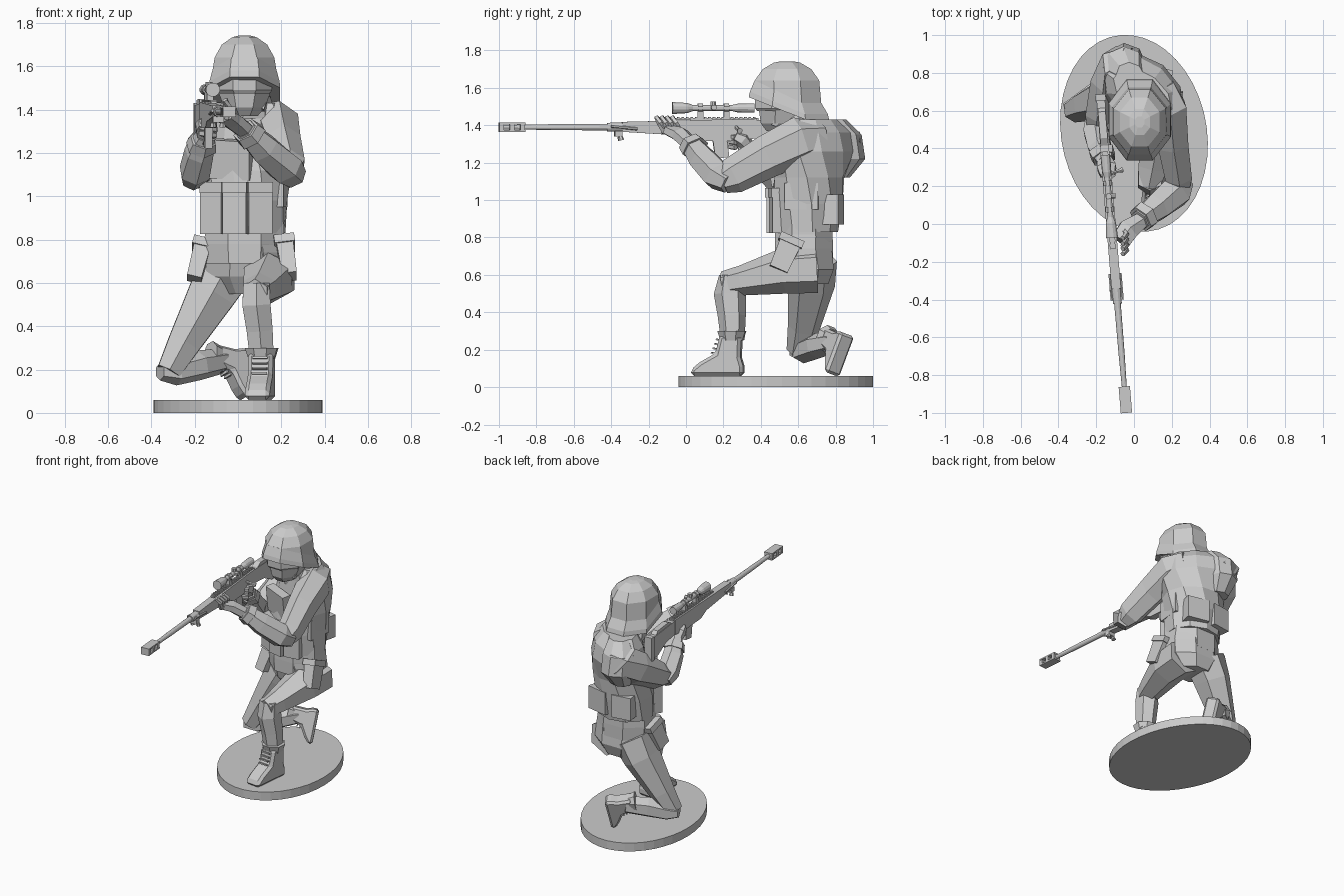
import bpy, bmesh
from math import sin, cos, pi, radians, atan
from mathutils import Matrix, Vector

I = Matrix.Identity(4)

def make(name, verts, faces, M=I):
    me = bpy.data.meshes.new(name)
    bm = bmesh.new()
    vs = [bm.verts.new(M @ Vector(v)) for v in verts]
    for f in faces:
        bm.faces.new([vs[i] for i in f])
    bmesh.ops.recalc_face_normals(bm, faces=bm.faces)
    bm.to_mesh(me)
    bm.free()
    ob = bpy.data.objects.new(name, me)
    bpy.context.collection.objects.link(ob)
    return ob

def skin(name, rings, M=I):
    n, k = len(rings[0]), len(rings)
    faces = [(r*n+i, r*n+(i+1) % n, (r+1)*n+(i+1) % n, (r+1)*n+i)
             for r in range(k-1) for i in range(n)]
    faces += [tuple(range(n)), tuple(range((k-1)*n, k*n))]
    return make(name, [v for r in rings for v in r], faces, M)

def ring(c, u, v, n):
    """Polygon with flat sides touching c +- u and c +- v."""
    k = 1 / cos(pi/n)
    return [Vector(c) + k*(u*cos(2*pi*(i+.5)/n) + v*sin(2*pi*(i+.5)/n)) for i in range(n)]

def stack(name, rows, n=8, M=I):
    """Horizontal rings: x, y, z, rx, ry, turn in degrees."""
    out = []
    for x, y, z, rx, ry, *t in rows:
        a = radians(t[0]) if t else 0
        out.append(ring((x, y, z), Vector((cos(a), sin(a), 0))*rx, Vector((-sin(a), cos(a), 0))*ry, n))
    return skin(name, out, M)

def limb(name, pts, n=6, up=(0, 0, 1), M=I):
    """Rings along a path: (x, y, z), side radius, up radius."""
    P = [Vector(p[0]) for p in pts]
    out = []
    for i, (_, a, b) in enumerate(pts):
        t = Vector()
        if i: t += (P[i]-P[i-1]).normalized()
        if i < len(P)-1: t += (P[i+1]-P[i]).normalized()
        t.normalize()
        s = t.cross(Vector(up)).normalized()
        out.append(ring(P[i], s*a, s.cross(t)*b, n))
    return skin(name, out, M)

def turn(rot):
    R = I.copy()
    for ang, ax in zip(rot, 'XYZ'):
        R = R @ Matrix.Rotation(radians(ang), 4, ax)
    return R

def box(name, c, size, rot=(0, 0, 0), M=I, taper=1):
    sx, sy, sz = (s/2 for s in size)
    rings = [[Vector((x*k*sx, y*k*sy, z*sz)) for x, y in ((-1, -1), (1, -1), (1, 1), (-1, 1))]
             for z, k in ((-1, taper), (1, 1))]
    return skin(name, rings, M @ Matrix.Translation(c) @ turn(rot))

def extrude_x(name, prof, w, M=I):
    return skin(name, [[(s*w/2, y, z) for y, z in prof] for s in (-1, 1)], M)

# Display base
stack("base", [(0, .48, 0, .384, .524, 11), (0, .48, .06, .384, .524, 11)], 40)

# Hips and jacket hem
stack("hips", [(.04, .66, .55, .12, .1), (.04, .65, .63, .19, .14), (.04, .63, .74, .185, .15),
               (.03, .63, .84, .18, .15)])
stack("jacket_hem", [(.03, .63, .69, .175, .155), (.03, .63, .78, .185, .155), (.03, .63, .9, .18, .15)])

# Torso with vest, shoulders twisted towards the rifle
stack("vest", [(.03, .64, .83, .185, .165, -5), (.03, .645, .98, .19, .185, -10), (.04, .66, 1.12, .2, .18, -20),
               (.045, .7, 1.26, .23, .17, -38), (.045, .7, 1.36, .225, .15, -40), (.045, .69, 1.43, .17, .1, -38)], 10)
stack("collar", [(.04, .63, 1.36, .13, .13, -30), (.04, .6, 1.46, .1, .11, -20)])
for i, (x, y, t) in enumerate([(-.11, .52, -28), (-.01, .475, -12), (.1, .49, 8)]):
    box(f"chest_pouch_{i}", (x, y, .94), (.11, .07, .23), (0, 0, t))
    box(f"pouch_flap_{i}", (x, y-.005, 1.04), (.115, .075, .05), (0, 0, t))
box("front_panel", (-.03, .51, 1.17), (.2, .06, .18), (8, 0, -22))
box("side_pouch", (.185, .62, 1.02), (.07, .18, .14), (0, 0, -6))
box("back_pouch_right", (.12, .785, .95), (.16, .09, .16), (0, 0, -12))
box("back_pouch_left", (-.06, .79, .95), (.14, .09, .16), (0, 0, 8))

# Thigh pouches
for side, c, rot in (("left", (.225, .53, .71), (-24, -8, 0)), ("right", (-.18, .6, .7), (-18, 14, 0))):
    R = Matrix.Translation(c) @ turn(rot)
    box(f"{side}_thigh_pouch", (0, 0, 0), (.08, .12, .18), M=R, taper=.85)
    box(f"{side}_thigh_pouch_flap", (0, 0, .08), (.095, .135, .04), M=R)

# Legs
limb("left_thigh", [((.14, .7, .63), .12, .11), ((.14, .52, .62), .11, .105), ((.1, .3, .57), .075, .07),
                    ((.08, .2, .55), .055, .06)])
limb("left_shin", [((.085, .235, .6), .06, .05), ((.085, .235, .5), .065, .075), ((.1, .245, .38), .06, .065),
                   ((.11, .25, .25), .055, .055)], up=(0, 1, 0))
limb("right_thigh", [((-.05, .68, .68), .13, .11), ((-.12, .67, .55), .11, .11), ((-.25, .63, .32), .075, .075),
                     ((-.32, .6, .19), .055, .055)], up=(0, 1, 0))
limb("right_shin", [((-.36, .595, .19), .045, .035), ((-.29, .625, .19), .06, .055), ((-.18, .7, .22), .065, .06),
                    ((-.07, .79, .24), .05, .05)])

# Boots: local toe towards -y, sole at z = 0
boot_prof = [(-.22, 0), (-.22, .035), (-.17, .075), (-.09, .12), (-.065, .22), (.05, .22), (.045, .1), (.06, .05), (.06, 0)]
rear = Matrix(((.514, 0, -.86, .04), (-.808, .35, -.48, .85), (.3, .94, .18, .235), (0, 0, 0, 1))) @ Matrix.Scale(.82, 4)
for side, M in (("left", Matrix.Translation((.11, .25, .06)) @ turn((0, 0, -6))), ("right", rear)):
    ob = extrude_x(f"{side}_boot", boot_prof, .115, M)
    mod = ob.modifiers.new("chamfer", 'BEVEL')
    mod.width, mod.segments, mod.limit_method = .022, 1, 'ANGLE'
    stack(f"{side}_boot_cuff", [(0, -.005, .19, .06, .06), (0, -.005, .24, .075, .075)], 8, M)
    for i in range(4):
        box(f"{side}_lace_{i}", (0, -.1+.009*i, .12+.024*i), (.07, .03, .008), (-15, 0, 0), M)

# Arms
limb("left_upper_arm", [((.13, .72, 1.34), .085, .08), ((.18, .61, 1.32), .095, .11), ((.205, .43, 1.23), .08, .1),
                        ((.235, .25, 1.13), .07, .085), ((.24, .19, 1.1), .05, .06)])
limb("left_forearm", [((.26, .23, 1.09), .055, .05), ((.22, .17, 1.13), .08, .07), ((.12, .09, 1.22), .07, .065),
                      ((.03, .02, 1.31), .05, .045)])
limb("left_cuff", [((.065, .05, 1.275), .07, .065), ((.035, .025, 1.305), .065, .055)])
limb("left_hand", [((.04, .02, 1.3), .04, .035), ((-.03, -.03, 1.35), .055, .035), ((-.07, -.09, 1.375), .05, .03)])
for i in range(4):
    limb(f"left_finger_{i}", [((-.055, -.03-.028*i, 1.36), .014, .014), ((-.04, -.055-.028*i, 1.41), .013, .013),
                              ((-.06, -.075-.028*i, 1.445), .011, .011)], 5)
limb("right_upper_arm", [((-.03, .84, 1.34), .09, .06), ((-.08, .84, 1.29), .095, .11), ((-.14, .75, 1.22), .085, .1),
                         ((-.19, .58, 1.12), .065, .08), ((-.2, .5, 1.09), .045, .05)])
stack("right_shoulder", [(-.05, .81, 1.12, .07, .06, -20), (-.05, .84, 1.22, .105, .11, -20),
                         (-.05, .83, 1.35, .105, .1, -20), (-.02, .79, 1.43, .07, .06, -20)])
limb("right_forearm", [((-.21, .55, 1.07), .045, .045), ((-.2, .49, 1.11), .065, .065), ((-.18, .4, 1.2), .06, .06),
                       ((-.15, .33, 1.28), .042, .042)])
limb("right_cuff", [((-.17, .38, 1.225), .065, .06), ((-.16, .345, 1.26), .055, .052)])
limb("right_hand", [((-.155, .34, 1.27), .035, .035), ((-.145, .3, 1.32), .05, .04), ((-.14, .26, 1.34), .04, .03)])
for i in range(3):
    limb(f"right_finger_{i}", [((-.17, .27, 1.345-.027*i), .013, .013), ((-.14, .235, 1.34-.027*i), .013, .013),
                               ((-.105, .265, 1.335-.027*i), .012, .012)], 5)

# Head, goggles, chin strap
stack("head", [(.03, .52, 1.37, .06, .09), (.03, .53, 1.41, .095, .13), (.03, .54, 1.48, .12, .15),
               (.03, .54, 1.6, .125, .155)])
stack("neck", [(.04, .62, 1.3, .09, .09), (.035, .59, 1.45, .085, .09)])
stack("goggles", [(.03, .52, 1.475, .115, .14), (.03, .52, 1.49, .128, .15), (.03, .52, 1.54, .128, .15)])
for s in (-1, 1):
    box("chin_strap", (.03+s*.1, .5, 1.46), (.015, .03, .14), (-25, s*14, 0))

# Helmet: flared rim low at the sides and back, raised over the face
rows = []
for dz, y, rx, ry in ((0, .55, .165, .215), (.03, .55, .162, .208), (.09, .545, .146, .178)):
    r = ring((.03, y, 0), Vector((rx, 0, 0)), Vector((0, ry, 0)), 8)
    for v in r:
        v.z = (1.55 if v.y < .4 else 1.5 if v.y < .5 else 1.43) + dz
    rows.append(r)
for z, rx, ry in ((1.64, .138, .172), (1.7, .105, .13), (1.735, .055, .07), (1.742, .025, .03)):
    rows.append(ring((.03, .54, z), Vector((rx, 0, 0)), Vector((0, ry, 0)), 8))
skin("helmet", rows)

# Rifle: local y runs from the muzzle back, local z = 0 is the bore
G = Matrix.Translation((-.04, -1, 1.39)) @ Matrix.Rotation(atan(.082), 4, 'Z')

def turned(name, pts, x=0, z=0, n=12):
    limb(name, [((x, y, z), r, r) for y, r in pts], n, M=G)

for s in (-1, 1):
    box("brake_plate", (0, .07, s*.02), (.06, .14, .01), M=G)
for y in (.012, .068, .125):
    box("brake_baffle", (0, y, 0), (.058, .024, .035), M=G)
turned("barrel", [(.02, .012), (.14, .013), (.3, .016), (.68, .018)])
turned("barrel_sleeve", [(.58, .023), (.72, .026)])
extrude_x("receiver", [(.66, .028), (1.38, .045), (1.38, -.06), (1.25, -.075), (1.05, -.075), (.98, -.045), (.66, -.025)], .05, G)
box("top_rail", (0, 1.13, .043), (.028, .52, .01), M=G)
for i in range(21):
    box(f"rail_tooth_{i}", (0, .89+i*.024, .05), (.032, .012, .01), M=G)
box("bipod_mount", (0, .64, -.035), (.05, .04, .03), M=G)
for s in (-1, 1):
    limb("bipod_leg", [((s*.022, .65, -.05), .01, .01), ((s*.022, .655, -.07), .014, .014)], 6, (0, 1, 0), G)
    limb("bipod_arm", [((s*.028, .6, .005), .007, .007), ((s*.028, .74, -.01), .007, .007)], 6, M=G)
box("magazine", (0, 1.19, -.11), (.035, .075, .11), (8, 0, 0), G)
box("pistol_grip", (0, 1.3, -.095), (.035, .05, .11), (22, 0, 0), G, .9)
for y, z, sy, sz in ((1.23, -.1, .06, .007), (1.24, -.08, .007, .03)):
    box("trigger_guard", (0, y, z), (.014, sy, sz), M=G)
limb("bolt_handle", [((.02, 1.27, .0), .008, .008), ((.065, 1.28, -.015), .008, .008), ((.085, 1.285, -.02), .014, .014)], 6, M=G)
extrude_x("stock", [(1.36, .04), (1.66, .03), (1.66, -.12), (1.6, -.12), (1.5, -.07), (1.36, -.055)], .045, G)
extrude_x("cheek_rest", [(1.42, .04), (1.46, .06), (1.6, .055), (1.62, .03)], .04, G)
box("butt_pad", (0, 1.675, -.045), (.055, .035, .17), M=G)

# Scope
turned("scope", [(.93, .032), (1.01, .027), (1.04, .016), (1.25, .016), (1.28, .023), (1.37, .025)], 0, .102)
for y in (1.08, 1.22):
    turned("scope_ring", [(y-.014, .023), (y+.014, .023)], 0, .102, 8)
    box("scope_mount", (0, y, .07), (.03, .03, .04), M=G)
stack("elevation_turret", [(0, 1.15, .105, .015, .015), (0, 1.15, .138, .015, .015)], 8, G)
limb("windage_turret", [((0, 1.15, .105), .014, .014), ((.036, 1.15, .105), .014, .014)], 8, M=G)
